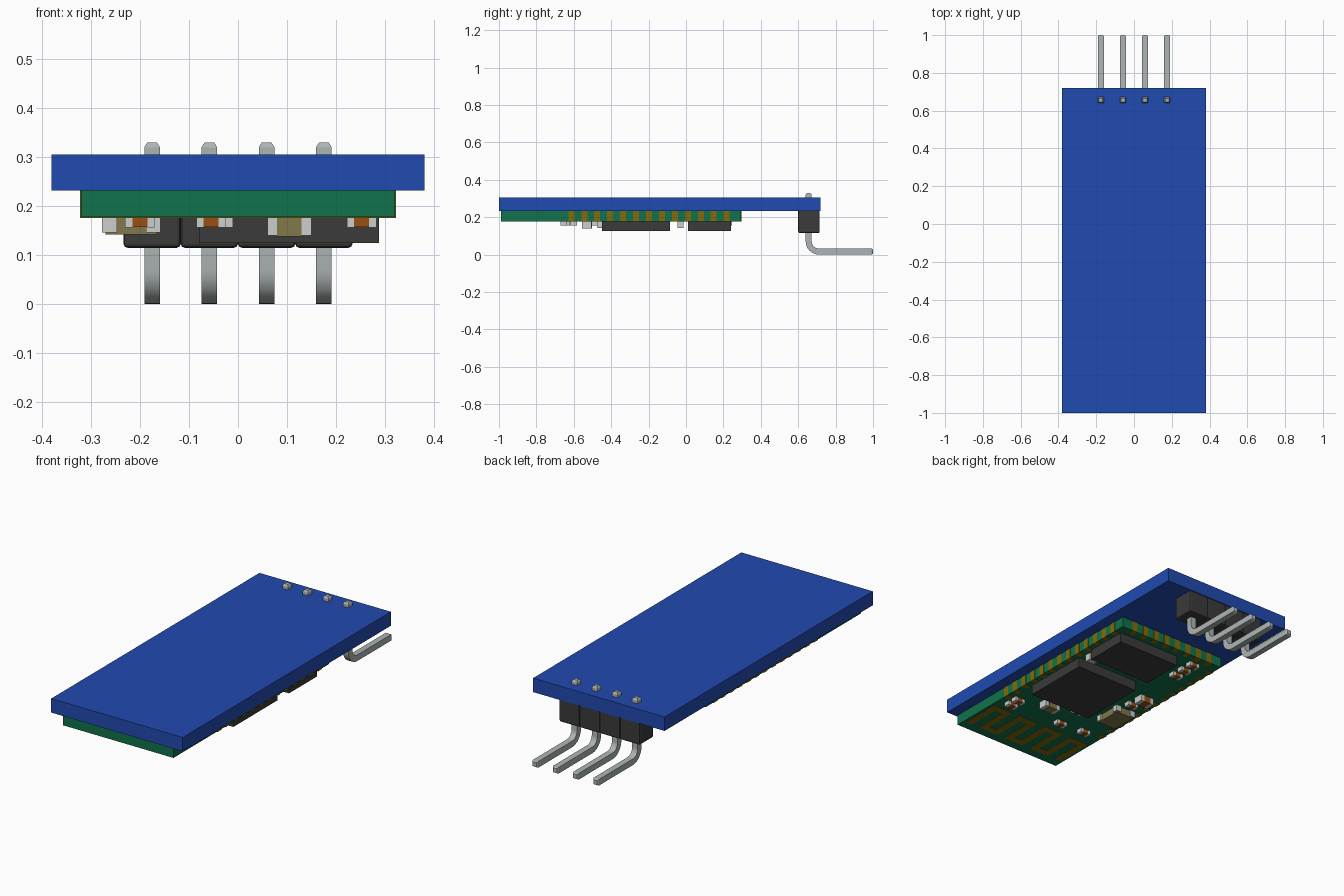
import bpy, bmesh, math
from mathutils import Vector

if "Cube" in bpy.data.objects:
    bpy.data.objects.remove(bpy.data.objects["Cube"], do_unlink=True)


def material(name, r, g, b):
    m = bpy.data.materials.new(name)
    m.use_nodes = True
    m.diffuse_color = (r, g, b, 1)
    m.node_tree.nodes["Principled BSDF"].inputs["Base Color"].default_value = (r, g, b, 1)
    return m


BLUE = material("board blue", 0.015, 0.069, 0.434)
GREEN = material("module green", 0.005, 0.171, 0.072)
BLACK = material("plastic black", 0.045, 0.043, 0.043)
STEEL = material("pin steel", 0.42, 0.46, 0.46)
GOLD = material("pad gold", 0.22, 0.15, 0.003)
BROWN = material("capacitor brown", 0.32, 0.08, 0.006)
SILVER = material("solder silver", 0.6, 0.62, 0.6)
OLIVE = material("crystal olive", 0.22, 0.19, 0.07)


def finish(name, bm, mat):
    bmesh.ops.recalc_face_normals(bm, faces=bm.faces)
    mesh = bpy.data.meshes.new(name)
    bm.to_mesh(mesh)
    bm.free()
    mesh.materials.append(mat)
    ob = bpy.data.objects.new(name, mesh)
    bpy.context.collection.objects.link(ob)
    return ob


def add_box(bm, x0, x1, y0, y1, z0, z1):
    vs = bmesh.ops.create_cube(bm, size=1)["verts"]
    for v in vs:
        v.co = Vector(((x0, x1)[v.co.x > 0], (y0, y1)[v.co.y > 0], (z0, z1)[v.co.z > 0]))
    return vs


def boxes(name, mat, *dims):
    bm = bmesh.new()
    for d in dims:
        add_box(bm, *d)
    return finish(name, bm, mat)


# Carrier board and radio module underneath it
ZB = 0.178
boxes("carrier_board", BLUE, (-0.38, 0.38, -1, 0.72, 0.232, 0.305))
boxes("module_board", GREEN, (-0.32, 0.32, -0.99, 0.295, ZB, 0.232))

# Edge pads that wrap from the module sides onto its underside
T, W, H = 0.002, 0.032, 0.016
pads = []
for i in range(13):
    y = -0.613 + i * 0.0692
    for s in (-1, 1):
        a, b = sorted((s * (0.32 - W), s * (0.32 + T)))
        pads.append((a, b, y - H, y + H, ZB - T, ZB))
        a, b = sorted((s * 0.32, s * (0.32 + T)))
        pads.append((a, b, y - H, y + H, ZB, 0.232))
for i in range(8):
    x = (i - 3.5) * 0.069
    pads.append((x - H, x + H, 0.295 - W, 0.295 + T, ZB - T, ZB))
    pads.append((x - H, x + H, 0.295, 0.295 + T, ZB, 0.232))
boxes("edge_pads", GOLD, *pads)

# Meandering antenna trace
trace, t = [], 0.018
step, lo, hi = 0.082, -0.92, -0.74
for i in range(8):
    x = 0.287 - i * step
    trace.append((x - t, x + t, lo - t, hi + t, ZB - T, ZB))
    if i < 7:
        y = lo if i % 2 else hi
        trace.append((x - step + t, x - t, y - t, y + t, ZB - T, ZB))
boxes("antenna_trace", GOLD, *trace)

# Main chips
boxes("large_chip", BLACK, (-0.08, 0.288, -0.45, -0.085, 0.125, ZB))
boxes("small_chip", BLACK, (-0.08, 0.288, 0.01, 0.24, 0.125, ZB))


# Two-terminal components: body between metal end caps
def component(name, x, y, lx, ly, h, body):
    z = ZB - h
    if lx >= ly:
        e = lx * 0.25
        core = (x - lx / 2 + e, x + lx / 2 - e, y - ly / 2, y + ly / 2, z + 0.001, ZB)
        ends = [(x + s * (lx / 2 - e / 2) - e / 2, x + s * (lx / 2 - e / 2) + e / 2,
                 y - ly / 2 - 0.001, y + ly / 2 + 0.001, z, ZB) for s in (-1, 1)]
    else:
        e = ly * 0.25
        core = (x - lx / 2, x + lx / 2, y - ly / 2 + e, y + ly / 2 - e, z + 0.001, ZB)
        ends = [(x - lx / 2 - 0.001, x + lx / 2 + 0.001, y + s * (ly / 2 - e / 2) - e / 2,
                 y + s * (ly / 2 - e / 2) + e / 2, z, ZB) for s in (-1, 1)]
    boxes(name + "_body", body, core)
    boxes(name + "_terminals", SILVER, *ends)


capacitors = [(0.252, -0.655), (0.252, -0.60), (-0.055, -0.64), (-0.04, -0.49),
              (-0.2, -0.63), (-0.21, -0.27), (-0.19, 0.10), (-0.19, 0.165), (-0.19, 0.23)]
for i, (x, y) in enumerate(capacitors):
    component(f"capacitor_{i + 1}", x, y, 0.06, 0.032, 0.022, BROWN)
component("large_capacitor", -0.225, -0.19, 0.08, 0.05, 0.035, BROWN)
component("resistor", 0.252, -0.03, 0.05, 0.03, 0.036, SILVER)

# Crystal and filter cans
boxes("filter_can", SILVER, (0.06, 0.15, -0.555, -0.505, 0.14, ZB))
boxes("filter_can_lid", OLIVE, (0.08, 0.13, -0.557, -0.503, 0.1385, ZB))
boxes("crystal_can", OLIVE, (-0.27, -0.165, -0.47, -0.33, 0.142, ZB))
boxes("crystal_contacts", SILVER,
      *[(x - 0.015, x + 0.015, y - 0.015, y + 0.015, 0.146, ZB)
        for x in (-0.262, -0.173) for y in (-0.462, -0.338)])

# Pin header: bevelled housings and bent square pins with tapered tips
PITCH, PY, R, HW = 0.1168, 0.656, 0.055, 0.016
path = [((PY, 0.33), (0, -1), 0.6), ((PY, 0.32), (0, -1), 1)]
for i in range(9):
    a = math.pi / 2 * i / 8
    path.append(((PY + R - R * math.cos(a), HW + R - R * math.sin(a)),
                 (math.sin(a), -math.cos(a)), 1))
path += [((0.993, HW), (1, 0), 1), ((1.0, HW), (1, 0), 0.7)]

for n in range(4):
    x = (n - 1.5) * PITCH
    bm = bmesh.new()
    add_box(bm, x - PITCH / 2, x + PITCH / 2, 0.6, 0.715, 0.115, 0.232)
    edges = [e for e in bm.edges
             if all(v.co.z < 0.12 for v in e.verts)
             or abs(e.verts[0].co.z - e.verts[1].co.z) > 0.05]
    bmesh.ops.bevel(bm, geom=edges, offset=0.008, segments=2, profile=0.5, affect='EDGES')
    finish(f"header_housing_{n + 1}", bm, BLACK)

    bm = bmesh.new()
    rings = []
    for (y, z), (dy, dz), s in path:
        h = HW * s
        rings.append([bm.verts.new((x + i * h, y - dz * j * h, z + dy * j * h))
                      for i, j in ((-1, -1), (1, -1), (1, 1), (-1, 1))])
    for a, b in zip(rings, rings[1:]):
        for k in range(4):
            bm.faces.new((a[k], a[(k + 1) % 4], b[(k + 1) % 4], b[k]))
    bm.faces.new(rings[0])
    bm.faces.new(rings[-1])
    pin = finish(f"header_pin_{n + 1}", bm, STEEL)
    bpy.ops.object.select_all(action='DESELECT')
    pin.select_set(True)
    bpy.context.view_layer.objects.active = pin
    bpy.ops.object.shade_smooth_by_angle(angle=math.radians(25))
